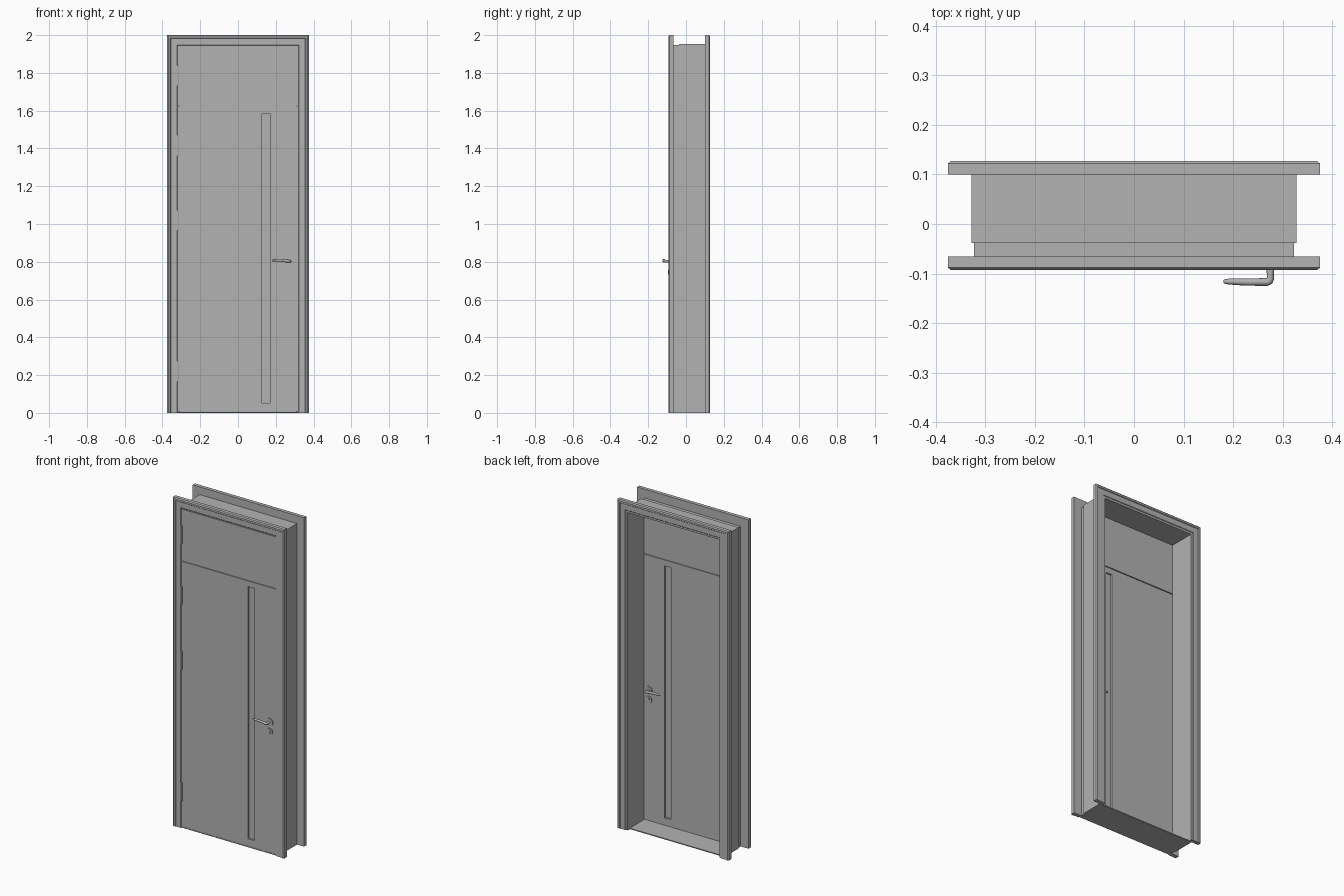
import bpy, bmesh, math
from mathutils import Matrix

if "Cube" in bpy.data.objects:
    bpy.data.objects.remove(bpy.data.objects["Cube"], do_unlink=True)

grey = bpy.data.materials.new("plain_grey")
grey.use_nodes = True
GREY = (0.45, 0.45, 0.45, 1)
grey.diffuse_color = GREY
grey.node_tree.nodes["Principled BSDF"].inputs["Base Color"].default_value = GREY

HALF_W, HEIGHT = 0.375, 2.0
DOOR_FRONT, DOOR_BACK = -0.086, -0.038
DOOR_MID = (DOOR_FRONT + DOOR_BACK) / 2


def finish(name, bm):
    bmesh.ops.recalc_face_normals(bm, faces=bm.faces)
    mesh = bpy.data.meshes.new(name)
    bm.to_mesh(mesh)
    bm.free()
    mesh.materials.append(grey)
    obj = bpy.data.objects.new(name, mesh)
    bpy.context.collection.objects.link(obj)
    return obj


def smooth(obj):
    bpy.ops.object.select_all(action='DESELECT')
    obj.select_set(True)
    bpy.context.view_layer.objects.active = obj
    bpy.ops.object.shade_smooth_by_angle(angle=math.radians(40))


def box(name, x0, x1, y0, y1, z0, z1):
    bm = bmesh.new()
    bmesh.ops.create_cube(bm, size=1)
    bmesh.ops.scale(bm, vec=(x1 - x0, y1 - y0, z1 - z0), verts=bm.verts)
    bmesh.ops.translate(bm, vec=((x0 + x1) / 2, (y0 + y1) / 2, (z0 + z1) / 2), verts=bm.verts)
    return finish(name, bm)


def cylinder(name, centre, radius, length, along_y=False, segments=24):
    bm = bmesh.new()
    bmesh.ops.create_cone(bm, cap_ends=True, segments=segments,
                          radius1=radius, radius2=radius, depth=length)
    if along_y:
        bmesh.ops.rotate(bm, matrix=Matrix.Rotation(math.pi / 2, 3, 'X'), verts=bm.verts)
    bmesh.ops.translate(bm, vec=centre, verts=bm.verts)
    obj = finish(name, bm)
    smooth(obj)
    return obj


def door_surround(name, profile):
    """Sweep (inset, y) profile up, across and down the opening with mitred corners."""
    bm = bmesh.new()
    rings = []
    for side, top in ((-1, False), (-1, True), (1, True), (1, False)):
        rings.append([bm.verts.new((side * (HALF_W - d), y, HEIGHT - d if top else 0))
                      for d, y in profile])
    n = len(profile)
    for a, b in zip(rings, rings[1:]):
        for i in range(n):
            j = (i + 1) % n
            bm.faces.new((a[i], a[j], b[j], b[i]))
    bm.faces.new(rings[0])
    bm.faces.new(rings[-1])
    return finish(name, bm)


def panel_with_slot(name, outer, inner, y0, y1):
    """Rectangular slab with a rectangular hole; rects are x0, x1, z0, z1."""
    bm = bmesh.new()

    def ring(r, y):
        x0, x1, z0, z1 = r
        return [bm.verts.new((x, y, z)) for x, z in ((x0, z0), (x1, z0), (x1, z1), (x0, z1))]
    loops = [ring(outer, y0), ring(inner, y0), ring(inner, y1), ring(outer, y1)]
    for k in range(4):
        a, b = loops[k], loops[(k + 1) % 4]
        for i in range(4):
            j = (i + 1) % 4
            bm.faces.new((a[i], a[j], b[j], b[i]))
    return finish(name, bm)


# Architraves on both wall faces: bevelled outer rim, shallow step, flat band
rim = [(0, 0), (0, 0.022), (0.006, 0.027), (0.016, 0.027), (0.019, 0.0235),
       (0.052, 0.0235), (0.055, 0.021), (0.055, 0)]
door_surround("front_architrave", [(d, -0.066 - h) for d, h in rim])
door_surround("back_architrave", [(d, 0.10 + h) for d, h in rim])

# Rebated frame lining with door stop
door_surround("frame_lining", [
    (0.047, 0.12), (0.047, -0.038), (0.053, -0.038), (0.053, -0.084),
    (0.059, -0.084), (0.059, -0.038), (0.067, -0.038), (0.067, 0.12)])
box("threshold", -0.32, 0.32, -0.084, 0.10, 0, 0.006)

# Door leaf, vision strip and top panel
slot = (0.127, 0.17, 0.053, 1.586)
panel_with_slot("door_leaf", (-0.315, 0.315, 0.008, 1.621), slot, DOOR_FRONT, DOOR_BACK)
box("vision_strip", slot[0], slot[1], DOOR_FRONT + 0.01, DOOR_BACK - 0.01, slot[2], slot[3])
box("top_panel", -0.315, 0.315, DOOR_FRONT, DOOR_BACK, 1.626, 1.939)
box("panel_joint", -0.313, 0.313, DOOR_FRONT + 0.006, DOOR_BACK - 0.006, 1.621, 1.626)

# Hinge knuckles
for i, z in enumerate((0.22, 1.02, 1.415, 1.785)):
    cylinder(f"hinge_{i + 1}", (-0.319, -0.087, z), 0.005, 0.11, segments=16)

# Handles, roses and lock escutcheons on both faces
X_SPINDLE, Z_HANDLE, Z_LOCK = 0.275, 0.803, 0.745
lever_path = [  # x, distance from door face, z, radius
    (0.275, 0.000, 0.803, 0.0075), (0.275, 0.024, 0.803, 0.0075),
    (0.273, 0.029, 0.803, 0.0078), (0.267, 0.031, 0.803, 0.0080),
    (0.245, 0.031, 0.806, 0.0075), (0.220, 0.031, 0.808, 0.0070),
    (0.195, 0.030, 0.808, 0.0062), (0.184, 0.030, 0.807, 0.0050),
    (0.180, 0.030, 0.807, 0.0025)]
for side, face, sign in (("front", DOOR_FRONT, -1), ("back", DOOR_BACK, 1)):
    cylinder(f"{side}_handle_rose", (X_SPINDLE, face + sign * 0.003, Z_HANDLE), 0.022, 0.006, True, 32)
    cylinder(f"{side}_lock_rose", (X_SPINDLE, face + sign * 0.003, Z_LOCK), 0.020, 0.006, True, 32)
    cylinder(f"{side}_lock_cylinder", (X_SPINDLE, face + sign * 0.004, Z_LOCK + 0.004), 0.007, 0.009, True)
    box(f"{side}_lock_tail", X_SPINDLE - 0.004, X_SPINDLE + 0.004,
        face + sign * 0.004 - 0.0045, face + sign * 0.004 + 0.0045, Z_LOCK - 0.013, Z_LOCK)

    # Tapered lever
    curve = bpy.data.curves.new(f"{side}_lever_path", 'CURVE')
    curve.dimensions = '3D'
    curve.bevel_depth = 1
    curve.bevel_resolution = 3
    curve.use_fill_caps = True
    spline = curve.splines.new('POLY')
    spline.points.add(len(lever_path) - 1)
    for p, (x, out, z, r) in zip(spline.points, lever_path):
        p.co = (x, face + sign * out, z, 1)
        p.radius = r
    path = bpy.data.objects.new(f"{side}_lever_path", curve)
    bpy.context.collection.objects.link(path)
    bpy.context.view_layer.update()
    mesh = bpy.data.meshes.new_from_object(path.evaluated_get(bpy.context.evaluated_depsgraph_get()))
    bpy.data.objects.remove(path, do_unlink=True)
    mesh.materials.clear()
    mesh.materials.append(grey)
    lever = bpy.data.objects.new(f"{side}_lever", mesh)
    bpy.context.collection.objects.link(lever)
    smooth(lever)
